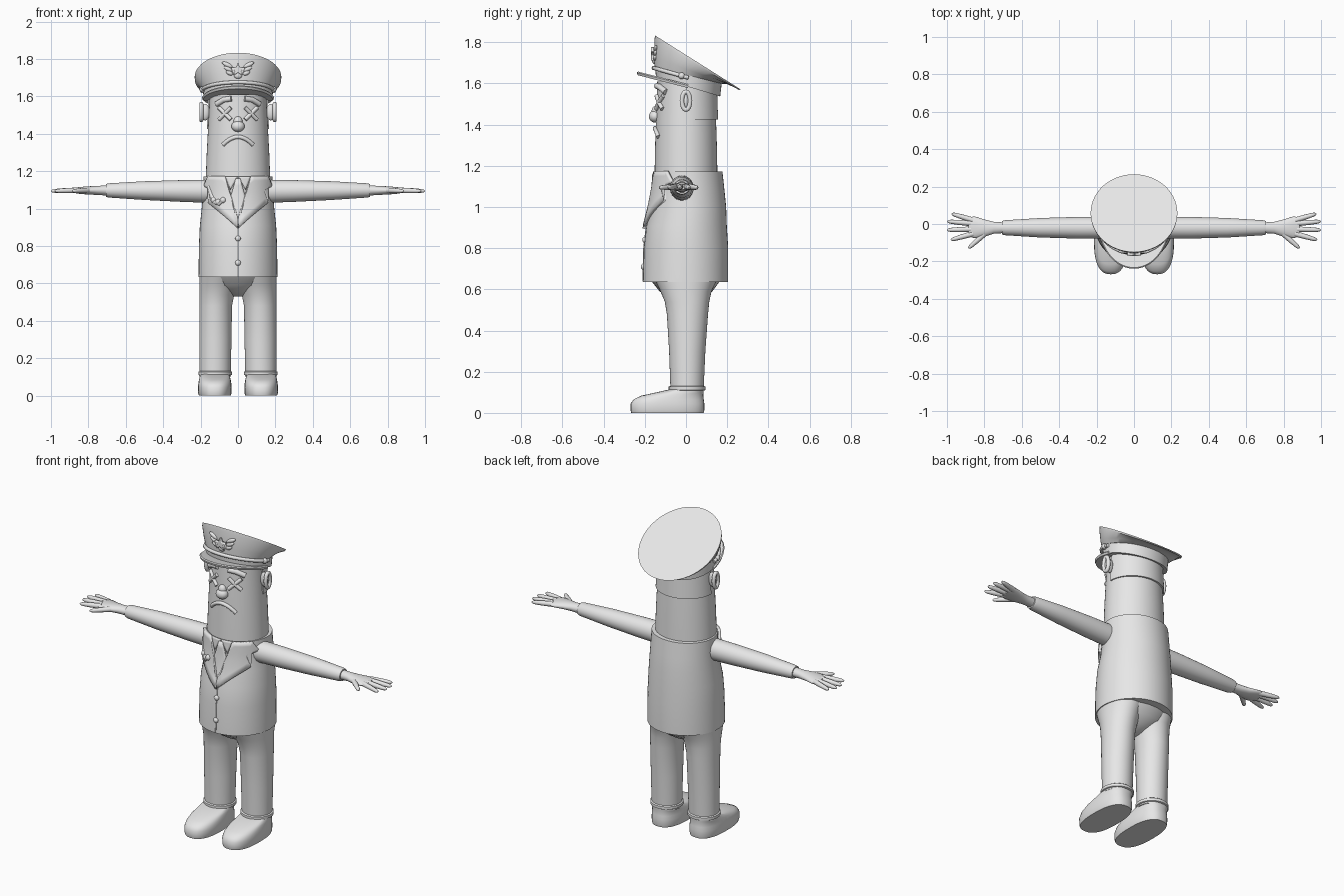
import bpy, bmesh, math
from mathutils import Matrix, Vector

cube = bpy.data.objects.get("Cube")
if cube:
    bpy.data.objects.remove(cube)

grey = bpy.data.materials.new("plain_grey")
grey.use_nodes = True
grey.diffuse_color = (0.8, 0.8, 0.8, 1)
grey.node_tree.nodes["Principled BSDF"].inputs["Base Color"].default_value = (0.8, 0.8, 0.8, 1)
meshes = []


def finish(name, bm):
    me = bpy.data.meshes.new(name)
    bm.to_mesh(me)
    bm.free()
    me.materials.append(grey)
    ob = bpy.data.objects.new(name, me)
    bpy.context.collection.objects.link(ob)
    meshes.append(ob)
    return ob


def loft(name, rings, n=40, power=1.0, arc=None, along_x=0):
    """Rings are (height, centre a, centre b, radius a, radius b, optional slope)."""
    bm = bmesh.new()
    loops = []
    for h, ca, cb, ra, rb, *slope in rings:
        loop = []
        for i in range(n):
            t = 2 * math.pi * i / n if arc is None else arc[0] + (arc[1] - arc[0]) * i / (n - 1)
            c, s = math.cos(t), math.sin(t)
            da = ra * math.copysign(abs(c) ** power, c)
            db = rb * math.copysign(abs(s) ** power, s)
            p = (ca + da, cb + db, h + (slope[0] * db if slope else 0))
            if along_x:
                p = (along_x * h, ca + da, cb + db)
            loop.append(bm.verts.new(p))
        loops.append(loop)
    for lo, hi in zip(loops, loops[1:]):
        for i in range(n):
            j = (i + 1) % n
            bm.faces.new((lo[i], lo[j], hi[j], hi[i]))
    bm.faces.new(loops[0])
    bm.faces.new(loops[-1])
    bmesh.ops.recalc_face_normals(bm, faces=bm.faces)
    return finish(name, bm)


def ball(name, centre, radii, roll=0):
    bm = bmesh.new()
    bmesh.ops.create_uvsphere(bm, u_segments=20, v_segments=12, radius=1)
    m = Matrix.Translation(centre) @ Matrix.Rotation(roll, 4, "Y") @ Matrix.Diagonal((*radii, 1))
    bmesh.ops.transform(bm, matrix=m, verts=bm.verts)
    return finish(name, bm)


def tube(name, pts, r, radii=None, cyclic=False):
    cu = bpy.data.curves.new(name, "CURVE")
    cu.dimensions = "3D"
    cu.bevel_depth = r
    cu.bevel_resolution = 3
    cu.use_fill_caps = True
    sp = cu.splines.new("POLY")
    sp.points.add(len(pts) - 1)
    for i, p in enumerate(pts):
        sp.points[i].co = (*p, 1)
        sp.points[i].radius = radii[i] if radii else 1
    sp.use_cyclic_u = cyclic
    cu.materials.append(grey)
    ob = bpy.data.objects.new(name, cu)
    bpy.context.collection.objects.link(ob)
    return ob


def plate(name, outline, surface, thick):
    """Outline in x, z laid onto a curved front and thickened."""
    bm = bmesh.new()
    bm.faces.new([bm.verts.new((x, 0, z)) for x, z in outline])
    bmesh.ops.triangulate(bm, faces=bm.faces)
    bmesh.ops.subdivide_edges(bm, edges=bm.edges, cuts=5, use_grid_fill=True)
    for f in bm.faces:
        f.normal_update()
        if f.normal.y > 0:
            f.normal_flip()
    for v in bm.verts:
        v.co.y = surface(v.co.x, v.co.z) - 0.002
    ob = finish(name, bm)
    mod = ob.modifiers.new("thickness", "SOLIDIFY")
    mod.thickness, mod.offset = thick, 1
    return ob


def front_of(rings):
    def front(x, z):
        for a, b in zip(rings, rings[1:]):
            if z <= b[0] or b is rings[-1]:
                t = min(1, max(0, (z - a[0]) / (b[0] - a[0])))
                cy, rx, ry = (a[k] + (b[k] - a[k]) * t for k in (2, 3, 4))
                return cy - ry * math.sqrt(max(0.03, 1 - (x / rx) ** 2))
    return front


# Head and hair
head_rings = [(1.14, 0, 0, .173, .153), (1.3, 0, 0, .167, .15), (1.45, 0, 0, .159, .145), (1.61, 0, 0, .15, .14)]
loft("head", head_rings, 48)
loft("back_hair", [(1.425, 0, 0, .167, .156), (1.6, 0, 0, .158, .15)], 32, arc=(0, math.pi))
face = front_of(head_rings)

# Jacket
jacket_rings = [(.635, 0, -.002, .211, .207), (.8, 0, 0, .209, .205), (.91, 0, .003, .204, .195),
                (1.0, 0, .013, .194, .182), (1.08, 0, .015, .188, .172), (1.172, 0, .013, .184, .164)]
loft("jacket", jacket_rings, 48)
chest = front_of(jacket_rings)
for s, side in ((1, "left"), (-1, "right")):
    lapel = [(.065, 1.172), (.15, 1.175), (.172, 1.12), (.13, 1.095), (.15, 1.03), (0, .893), (0, .94)]
    plate(side + "_lapel", [(s * x, z) for x, z in lapel], chest, .016)
    plate(side + "_shirt_collar", [(0, 1.172), (s * .068, 1.172), (s * .04, 1.1)], chest, .008)
plate("tie", [(-.012, 1.16), (.012, 1.16), (.052, 1.01), (0, .93), (-.052, 1.01)], chest, .01)
tube("jacket_seam", [(0, chest(0, z), z) for z in (.9, .85, .8, .72, .637)], .003)
for z in (.84, .71):
    ball("jacket_button", (0, chest(0, z), z), (.015, .012, .015))

# Breast badge
hook = [(-.155, 1.12), (-.14, 1.07), (-.125, 1.035), (-.1, 1.025), (-.075, 1.05)]
tube("badge_cord", [(x, chest(x, z) - .016, z) for x, z in hook], .012)
for x, z in ((-.13, 1.045), (-.105, 1.035), (-.08, 1.045)):
    ball("badge_bead", (x, chest(x, z) - .018, z), (.016, .014, .016))

# Hips
loft("hips", [(.53, 0, 0, .03, .03), (.555, 0, 0, .09, .08), (.59, 0, 0, .17, .128), (.645, 0, -.002, .203, .17)])

for s, side in ((1, "left"), (-1, "right")):
    # Leg, cuff and shoe
    leg = [(.1, .122, .005, .083, .08), (.3, .121, .006, .086, .088), (.48, .119, .007, .087, .1),
           (.54, .113, .005, .093, .108), (.59, .106, 0, .1, .124), (.645, .102, 0, .104, .15)]
    loft(side + "_leg", [(z, s * x, *rest) for z, x, *rest in leg])
    cuff = [(.108, .084, .084), (.111, .09, .089), (.127, .09, .089), (.131, .084, .084)]
    loft(side + "_cuff", [(z, s * .122, .005, a, b) for z, a, b in cuff])
    shoe = [(0, -.09, .085, .176), (.012, -.09, .089, .179), (.045, -.09, .09, .179), (.066, -.084, .088, .17),
            (.084, -.066, .085, .15), (.098, -.033, .082, .118), (.115, .004, .078, .081)]
    loft(side + "_shoe", [(z, s * .124, y, a, b) for z, y, a, b in shoe], power=.8)

    # Sleeve and hand
    sleeve = [(.14, -.02, 1.092, .058, .062), (.3, -.02, 1.094, .058, .058), (.5, -.02, 1.096, .052, .05),
              (.69, -.02, 1.097, .04, .038), (.707, -.02, 1.097, .036, .034)]
    loft(side + "_sleeve", sleeve, 28, along_x=s)
    palm = [(.69, -.02, 1.097, .028, .028), (.75, -.02, 1.097, .032, .024), (.8, -.022, 1.097, .046, .022),
            (.85, -.018, 1.097, .058, .018), (.885, -.015, 1.097, .052, .012)]
    loft(side + "_palm", palm, 24, along_x=s)
    fingers = [((.86, .02), (.975, .055)), ((.87, .003), (1, .014)), ((.87, -.028), (1, -.032)),
               ((.86, -.052), (.98, -.085)), ((.79, -.045), (.885, -.13))]
    for a, b in fingers:
        a, b = Vector((s * a[0], a[1], 1.098)), Vector((s * b[0], b[1], 1.094))
        tube(side + "_finger", [a.lerp(b, t) for t in (0, .5, .85, .95, 1)], .015, (1, .9, .72, .5, .15))

    # Ear
    ball(side + "_ear", (s * .175, 0, 1.515), (.025, .018, .044))
    rim = [(s * .196, .02 * math.cos(i * math.pi / 8), 1.516 + .044 * math.sin(i * math.pi / 8)) for i in range(16)]
    tube(side + "_ear_rim", rim, .011, cyclic=True)

    # Crossed eye and brow
    for d in (-1, 1):
        ends = [(s * .07 + k * .032, 1.508 + d * k * .032) for k in (-1, 0, 1)]
        tube(side + "_eye_cross", [(x, face(x, z) - .004, z) for x, z in ends], .011)
    brow = [(s * .035, 1.588), (s * .075, 1.582), (s * .115, 1.558)]
    tube(side + "_brow", [(x, face(x, z) - .004, z) for x, z in brow], .015)

# Nose and mouth
ball("nose", (0, -.15, 1.44), (.036, .03, .03))
ball("nose_bridge", (0, -.145, 1.465), (.024, .022, .028))
frown = [(.08 * k / 5, 1.383 - .042 * (k / 5) ** 2) for k in range(-5, 6)]
tube("mouth", [(x, face(x, z) - .003, z) for x, z in frown], .011)

# Cap with tilted crown
loft("cap_band", [(1.584, 0, .01, .184, .156, -.3), (1.645, 0, .012, .188, .162, -.255)], 48)
loft("cap_crown", [(1.64, 0, .012, .19, .164, -.255), (1.662, 0, .024, .206, .178, -.36),
                   (1.692, 0, .052, .231, .205, -.6), (1.702, 0, .058, .232, .208, -.63)], 56)
strap = []
for i in range(17):
    t = math.pi * (1 + i / 16)
    strap.append((.193 * math.cos(t), .012 + .169 * math.sin(t), 1.628 - .28 * .169 * math.sin(t)))
tube("cap_strap", strap, .01)
for p in (strap[1], strap[-2]):
    ball("strap_button", p, (.016, .016, .016))

# Visor, a half disc running out from the band
visor = []
for drop, grow in ((-.012, 0), (0, .004), (.006, -.002)):
    visor.append((1.59 + drop, 0, .01, .188 + grow, .245 + grow, -.255))
loft("cap_visor", visor, 32, arc=(math.pi, 2 * math.pi))


# Winged star on the cap
def cap_front(x, z):
    return -.153 + 2.2 * x * x


star = []
for i in range(10):
    r, t = (.036, .016)[i % 2], math.pi * i / 5
    star.append((r * math.sin(t), 1.742 + r * math.cos(t)))
plate("cap_star", star, cap_front, .016)
ball("cap_star_base", (0, cap_front(0, 0), 1.712), (.022, .012, .018))
for s in (-1, 1):
    for x, z, length in ((.056, 1.768, .032), (.052, 1.746, .026), (.045, 1.725, .02)):
        ball("cap_wing_feather", (s * x, cap_front(x, z), z), (length, .012, .012), -s * .45)

bpy.ops.object.select_all(action="DESELECT")
for ob in meshes:
    ob.select_set(True)
bpy.context.view_layer.objects.active = meshes[0]
bpy.ops.object.shade_smooth_by_angle(angle=math.radians(40))
